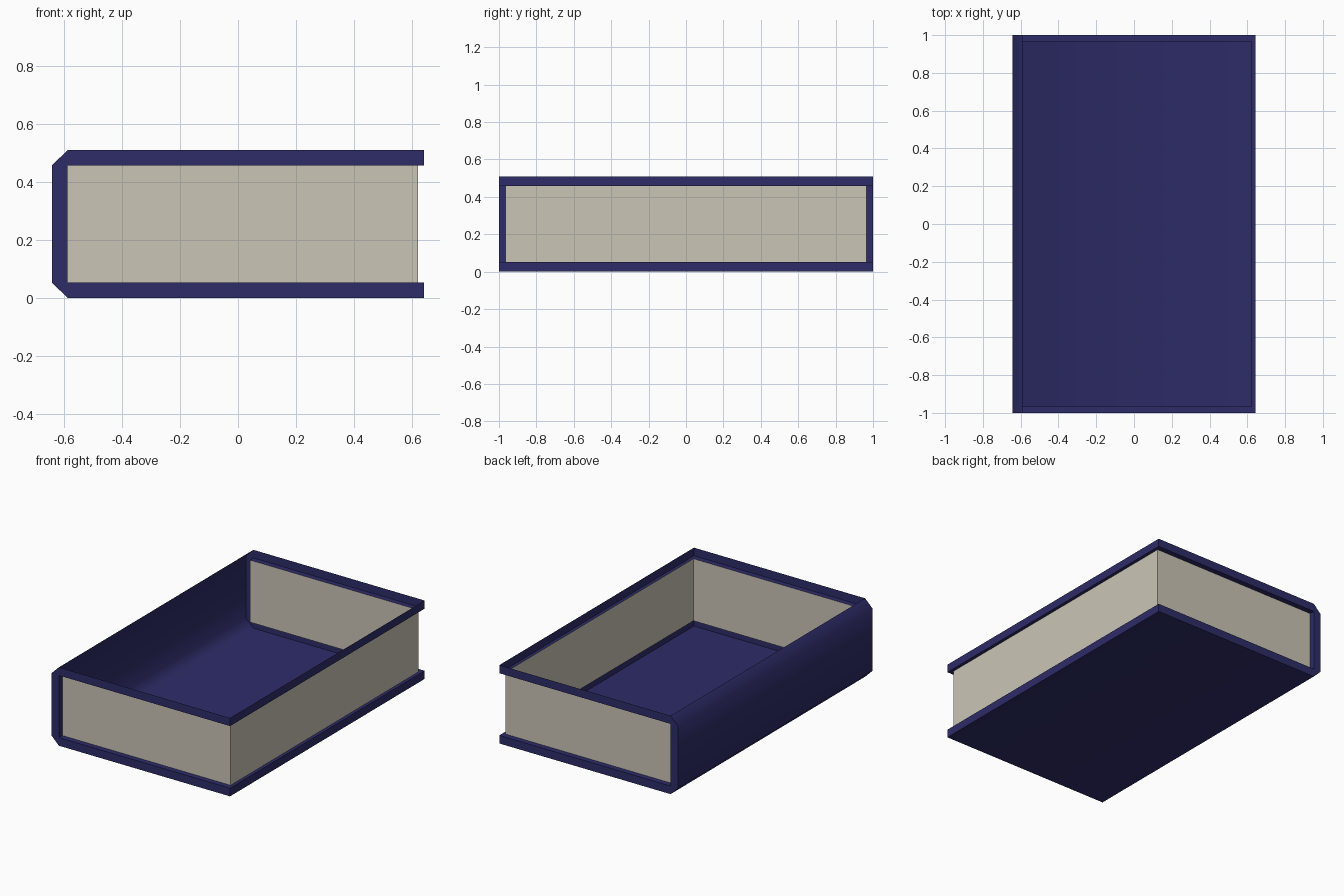
import bpy, bmesh, math
from mathutils import Vector

if "Cube" in bpy.data.objects:
    bpy.data.objects.remove(bpy.data.objects["Cube"])

X, Y, H = 0.643, 1.0, 0.51          # outer half width, half length, height
XI, Z0, Z1 = -0.589, 0.053, 0.457   # spine inside, page bottom and top
PX, PY = 0.622, 0.965               # page fore-edge and page ends


def material(name, rgb):
    m = bpy.data.materials.new(name)
    m.diffuse_color = (*rgb, 1)
    m.use_nodes = True
    m.node_tree.nodes["Principled BSDF"].inputs["Base Color"].default_value = m.diffuse_color
    return m


def sheet_object(name, faces, mat):
    """Mesh from (points, outward direction) pairs."""
    bm = bmesh.new()
    for pts, out in faces:
        f = bm.faces.new([bm.verts.new(p) for p in pts])
        f.normal_update()
        if f.normal.dot(Vector(out)) < 0:
            f.normal_flip()
    bmesh.ops.remove_doubles(bm, verts=bm.verts, dist=1e-4)
    me = bpy.data.meshes.new(name)
    bm.to_mesh(me)
    bm.free()
    me.materials.append(mat)
    ob = bpy.data.objects.new(name, me)
    bpy.context.collection.objects.link(ob)
    return ob


def strip(a, b, y0, y1):
    """Quad swept along y between two x,z points."""
    return [(a[0], y0, a[1]), (b[0], y0, b[1]), (b[0], y1, b[1]), (a[0], y1, a[1])]


navy = material("navy cover", (0.027, 0.025, 0.14))
cream = material("cream paper", (0.60, 0.56, 0.47))

# Cover: bottom board, bevelled spine and fore-edge lips; the top is open
outer = [(X, 0), (XI, 0), (-X, Z0), (-X, Z1), (XI, H), (X, H)]
inner = [(X, Z1), (XI, Z1), (XI, Z0), (X, Z0)]
outs = [(0, 0, -1), (-1, 0, -1), (-1, 0, 0), (-1, 0, 1)]
cover = [(strip(a, b, -Y, Y), o) for a, b, o in zip(outer, outer[1:], outs)]
cover += [(strip((X, 0), (X, Z0), -Y, Y), (1, 0, 0)),
          (strip((X, Z1), (X, H), -Y, Y), (1, 0, 0))]
# C-shaped ends and the short return along the spine
for s in (-1, 1):
    cover.append(([(x, s * Y, z) for x, z in outer + inner], (0, s, 0)))
    cover.append((strip((XI, Z0), (XI, Z1), s * PY, s * Y), (1, 0, 0)))
# Ledges where the boards overhang the pages
ledge = [(XI, -Y), (X, -Y), (X, Y), (XI, Y), (XI, PY), (PX, PY), (PX, -PY), (XI, -PY)]
for z, up in ((Z0, 1), (Z1, -1)):
    cover.append(([(x, y, z) for x, y in ledge], (0, 0, up)))
book = sheet_object("book_cover", cover, navy)

# Page edges: thin walls on three sides
pages = [(strip((PX, Z0), (PX, Z1), -PY, PY), (1, 0, 0))]
for s in (-1, 1):
    pages.append(([(XI, s * PY, Z0), (PX, s * PY, Z0),
                   (PX, s * PY, Z1), (XI, s * PY, Z1)], (0, s, 0)))
sheet_object("page_edges", pages, cream)

# Soft shading round the spine, sharp corners elsewhere
bpy.context.view_layer.objects.active = book
book.select_set(True)
bpy.ops.object.shade_smooth_by_angle(angle=math.radians(60))
